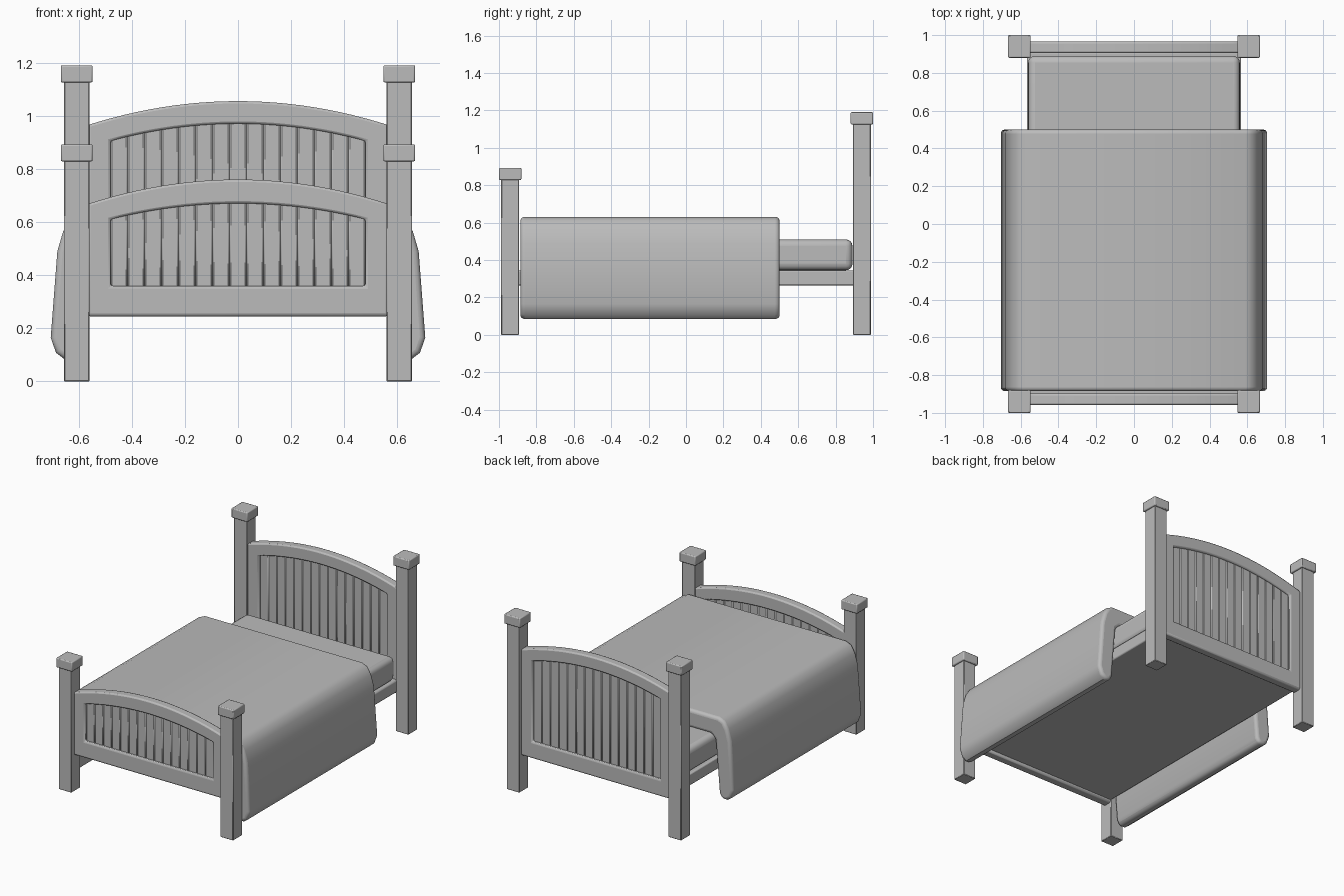
import bpy
import bmesh
from math import radians
from mathutils import Vector

if "Cube" in bpy.data.objects:
    bpy.data.objects.remove(bpy.data.objects["Cube"], do_unlink=True)

GREY = (0.5, 0.5, 0.5, 1)
grey = bpy.data.materials.new("plain grey")
grey.use_nodes = True
grey.diffuse_color = GREY
grey.node_tree.nodes["Principled BSDF"].inputs["Base Color"].default_value = GREY


def finish(name, bm, bevel=0.0, segments=2):
    """Turn a bmesh into a smooth shaded object with softened edges."""
    bmesh.ops.recalc_face_normals(bm, faces=bm.faces)
    mesh = bpy.data.meshes.new(name)
    bm.to_mesh(mesh)
    bm.free()
    mesh.materials.append(grey)
    obj = bpy.data.objects.new(name, mesh)
    bpy.context.collection.objects.link(obj)
    if bevel:
        mod = obj.modifiers.new("soft edges", "BEVEL")
        mod.width = bevel
        mod.segments = segments
        mod.limit_method = "ANGLE"
        mod.angle_limit = radians(40)
    bpy.ops.object.select_all(action="DESELECT")
    obj.select_set(True)
    bpy.context.view_layer.objects.active = obj
    bpy.ops.object.shade_smooth_by_angle(angle=radians(35))
    return obj


def box(name, low, high, bevel=0.0, segments=2):
    low, high = Vector(low), Vector(high)
    bm = bmesh.new()
    bmesh.ops.create_cube(bm, size=1)
    bmesh.ops.scale(bm, vec=high - low, verts=bm.verts)
    bmesh.ops.translate(bm, vec=(low + high) / 2, verts=bm.verts)
    return finish(name, bm, bevel, segments)


def extrude_y(bm, depth):
    """Give flat xz faces a thickness along y."""
    made = bmesh.ops.extrude_face_region(bm, geom=bm.faces[:])
    moved = [g for g in made["geom"] if isinstance(g, bmesh.types.BMVert)]
    bmesh.ops.translate(bm, vec=(0, depth, 0), verts=moved)


def arch_loop(bm, y, half, bottom, edge, middle, steps=24):
    """Panel outline with a straight base and an arched top."""
    points = [(half, bottom), (-half, bottom)]
    for i in range(steps + 1):
        t = 2 * i / steps - 1
        points.append((t * half, middle - (middle - edge) * t * t))
    return [bm.verts.new((x, y, z)) for x, z in points]


def end_board(name, y, edge, middle, inner_edge, inner_middle):
    # Arched frame around an arched opening
    bm = bmesh.new()
    outer = arch_loop(bm, y - 0.03, 0.565, 0.245, edge, middle)
    inner = arch_loop(bm, y - 0.03, 0.48, 0.36, inner_edge, inner_middle)
    for i in range(len(outer)):
        j = (i + 1) % len(outer)
        bm.faces.new((outer[i], outer[j], inner[j], inner[i]))
    extrude_y(bm, 0.06)
    finish(name + "_frame", bm, 0.009)

    # Vertical slats following the arch
    count, width = 15, 0.064
    bm = bmesh.new()
    for i in range(count):
        x0 = (i - count / 2) * width
        x1 = x0 + width
        top = [inner_middle - (inner_middle - inner_edge) * (x / 0.48) ** 2 + 0.015
               for x in (x0, x1)]
        bm.faces.new([bm.verts.new((x, y - 0.015, z)) for x, z in
                      ((x0, 0.35), (x1, 0.35), (x1, top[1]), (x0, top[0]))])
    extrude_y(bm, 0.03)
    finish(name + "_slats", bm, 0.005, 1)


end_board("headboard", 0.935, 0.965, 1.055, 0.905, 0.97)
end_board("footboard", -0.928, 0.668, 0.76, 0.61, 0.67)

# Corner posts with square caps
for end, y, cap_z, top_z in (("head", 0.94, 1.125, 1.19), ("foot", -0.94, 0.828, 0.892)):
    for side, x in (("left", 0.607), ("right", -0.607)):
        r, c = 0.048, 0.06
        box(f"{end}_{side}_post", (x - r, y - r, 0), (x + r, y + r, cap_z + 0.01), 0.003, 1)
        box(f"{end}_{side}_cap", (x - c, y - c, cap_z), (x + c, y + c, top_z), 0.006)

# Base and mattress
box("bed_base", (-0.567, -0.905, 0.265), (0.567, 0.91, 0.345), 0.008)
box("mattress", (-0.56, -0.885, 0.345), (0.56, 0.89, 0.51), 0.035, 4)

# Thick blanket hanging over both sides
outer = [(0.59, 0.63), (0.63, 0.612), (0.658, 0.565), (0.68, 0.49), (0.705, 0.165), (0.685, 0.108), (0.655, 0.085)]
inner = [(0.615, 0.085), (0.595, 0.12), (0.565, 0.48), (0.535, 0.508)]
half = outer + inner
profile = half + [(-x, z) for x, z in reversed(half)]
bm = bmesh.new()
bm.faces.new([bm.verts.new((x, -0.885, z)) for x, z in profile])
extrude_y(bm, 1.385)
finish("blanket", bm, 0.025, 4)
